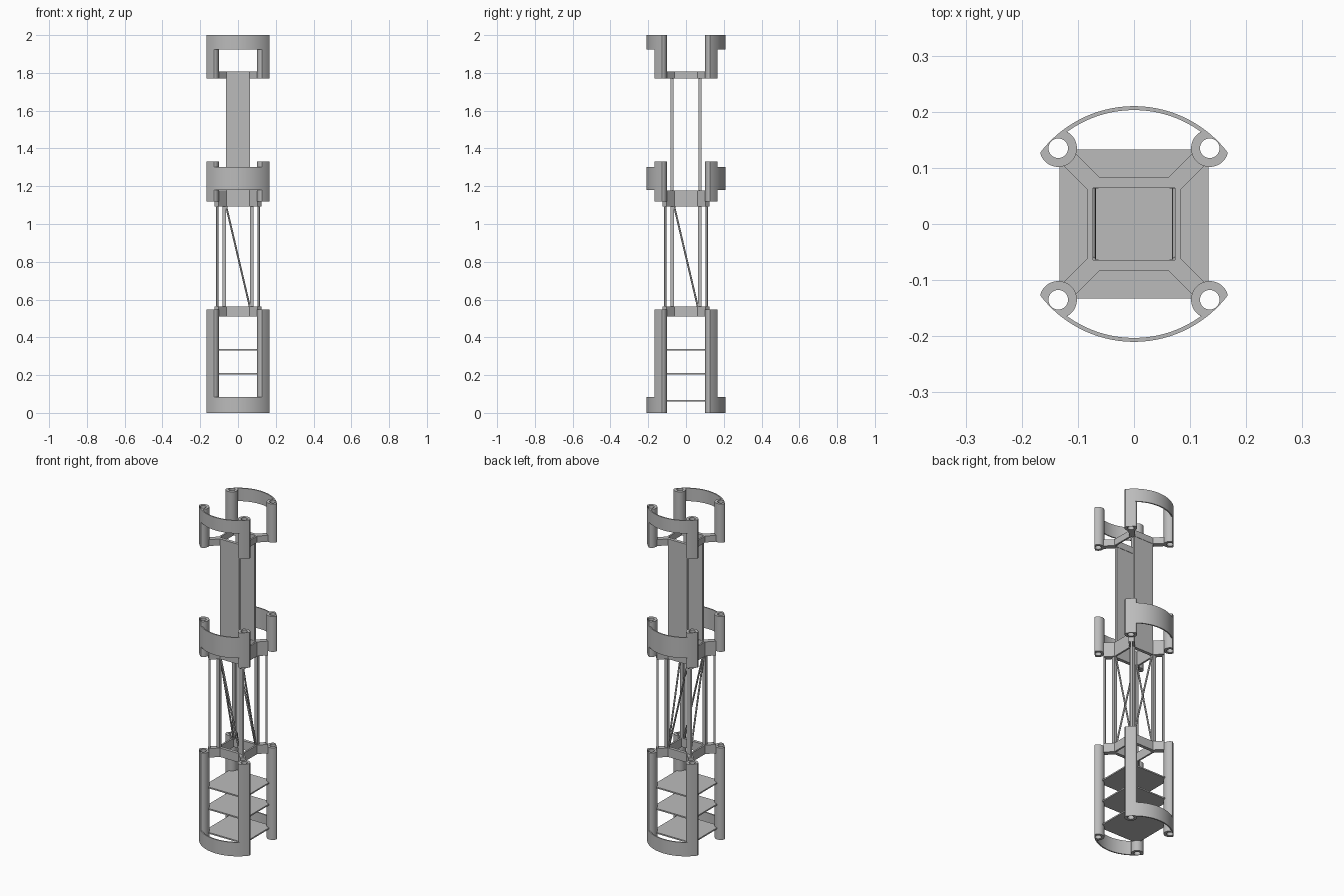
import bpy
import bmesh
from math import sin, cos, radians, sqrt
from mathutils import Vector, Matrix

cube = bpy.data.objects.get("Cube")
if cube:
    bpy.data.objects.remove(cube, do_unlink=True)

grey = bpy.data.materials.new("plain grey")
grey.use_nodes = True
grey.diffuse_color = (0.5, 0.5, 0.5, 1)
grey.node_tree.nodes["Principled BSDF"].inputs["Base Color"].default_value = (0.5, 0.5, 0.5, 1)

HULL = 0.21      # outer radius of the curved bands
TUBE = 0.135     # x and y of the corner tubes
WALL = 0.0333    # tube outer radius
BORE = 0.0175    # tube inner radius
CORNERS = [(1, 1), (-1, 1), (-1, -1), (1, -1)]


def finish(name, bm, smooth=False):
    bmesh.ops.recalc_face_normals(bm, faces=bm.faces)
    mesh = bpy.data.meshes.new(name)
    bm.to_mesh(mesh)
    bm.free()
    mesh.materials.append(grey)
    obj = bpy.data.objects.new(name, mesh)
    bpy.context.collection.objects.link(obj)
    if smooth:
        bpy.ops.object.select_all(action='DESELECT')
        obj.select_set(True)
        bpy.context.view_layer.objects.active = obj
        bpy.ops.object.shade_smooth_by_angle(angle=radians(30))
    return obj


def add_prism(bm, outline, z0, z1):
    low = [bm.verts.new((x, y, z0)) for x, y in outline]
    high = [bm.verts.new((x, y, z1)) for x, y in outline]
    bm.faces.new(low)
    bm.faces.new(high)
    for i in range(len(low)):
        j = (i + 1) % len(low)
        bm.faces.new((low[i], low[j], high[j], high[i]))


def add_ring(bm, outer, inner, z0, z1):
    loops = [[bm.verts.new((x, y, z)) for x, y in pts]
             for pts, z in ((outer, z0), (outer, z1), (inner, z1), (inner, z0))]
    n = len(outer)
    for k in range(4):
        a, b = loops[k], loops[(k + 1) % 4]
        for i in range(n):
            j = (i + 1) % n
            bm.faces.new((a[i], a[j], b[j], b[i]))


def add_box(bm, x0, x1, y0, y1, z0, z1):
    add_prism(bm, [(x0, y0), (x1, y0), (x1, y1), (x0, y1)], z0, z1)


def add_bar(bm, start, end, radius, sides):
    a, b = Vector(start), Vector(end)
    turn = (b - a).to_track_quat('Z', 'Y').to_matrix().to_4x4()
    bmesh.ops.create_cone(bm, cap_ends=True, segments=sides, radius1=radius, radius2=radius,
                          depth=(b - a).length, matrix=Matrix.Translation((a + b) / 2) @ turn)


def tube_sections():
    # Tube outline trimmed where it would pass outside the hull circle
    outer, inner = [], []
    for deg in range(0, 360, 6):
        c, s = cos(radians(deg)), sin(radians(deg))
        along = TUBE * (c + s)
        reach = -along + sqrt(along ** 2 - 2 * TUBE ** 2 + HULL ** 2)
        r = min(WALL, reach)
        outer.append((TUBE + r * c, TUBE + r * s))
        inner.append((TUBE + BORE * c, TUBE + BORE * s))
    return outer, inner


def corner_tubes(name, z0, z1):
    bm = bmesh.new()
    outer, inner = tube_sections()
    for sx, sy in CORNERS:
        add_ring(bm, [(x * sx, y * sy) for x, y in outer],
                 [(x * sx, y * sy) for x, y in inner], z0, z1)
    finish(name, bm, True)


def curved_bands(name, z0, z1):
    bm = bmesh.new()
    angles = [radians(51 + 78 * i / 32) for i in range(33)]
    arc = [(HULL * cos(a), HULL * sin(a)) for a in angles]
    arc += [(0.203 * cos(a), 0.203 * sin(a)) for a in reversed(angles)]
    for side in (1, -1):
        add_prism(bm, [(x, y * side) for x, y in arc], z0, z1)
    finish(name, bm, True)


def spider_frame(name, z0, z1):
    bm = bmesh.new()
    # Square opening with an arm reaching to each tube
    add_ring(bm, [(0.083 * x, 0.083 * y) for x, y in CORNERS],
             [(0.073 * x, 0.064 * y) for x, y in CORNERS], z0, z1)
    d = sqrt(0.5)
    for sx, sy in CORNERS:
        arm = [(0.1, -0.0155), (0.162, -0.0155), (0.162, 0.0155), (0.1, 0.0155)]
        add_prism(bm, [((u - v) * d * sx, (u + v) * d * sy) for u, v in arm], z0, z1)
    finish(name, bm)


# Three tiers of tubes, bands and frames
corner_tubes("lower_tubes", 0, 0.548)
corner_tubes("middle_tubes", 1.12, 1.33)
corner_tubes("upper_tubes", 1.77, 2.0)
curved_bands("lower_bands", 0, 0.083)
curved_bands("middle_bands", 1.18, 1.303)
curved_bands("upper_bands", 1.923, 2.0)
spider_frame("lower_frame", 0.51, 0.563)
spider_frame("middle_frame", 1.093, 1.178)
spider_frame("upper_frame", 1.77, 1.808)

# Shelves notched around the tubes
for label, z in (("bottom", 0.065), ("middle", 0.207), ("top", 0.335)):
    outline = []
    for i in range(4):
        sx, sy = CORNERS[i]
        notch = []
        for k in range(9):
            a = radians(266 - 82 * k / 8)
            notch.append((sx * (TUBE + 0.032 * cos(a)), sy * (TUBE + 0.032 * sin(a))))
        outline += notch if i % 2 == 0 else notch[::-1]
    bm = bmesh.new()
    add_prism(bm, outline, z - 0.004, z + 0.004)
    finish(label + "_shelf", bm)

# Square posts and thin round rods of the open middle bay
bm = bmesh.new()
for sx, sy in CORNERS:
    x, y = 0.073 * sx, 0.073 * sy
    add_box(bm, x - 0.01, x + 0.01, y - 0.01, y + 0.01, 0.55, 1.1)
finish("square_posts", bm)
bm = bmesh.new()
for sx, sy in CORNERS:
    add_bar(bm, (0.11 * sx, 0.11 * sy, 0.55), (0.11 * sx, 0.11 * sy, 1.1), 0.006, 16)
finish("thin_rods", bm, True)

# One diagonal brace on each face of the bay
bm = bmesh.new()
for side in (0.073, -0.073):
    add_bar(bm, (-0.064, side, 1.1), (0.064, side, 0.555), 0.005, 12)
    add_bar(bm, (side, -0.064, 1.1), (side, 0.064, 0.555), 0.005, 12)
finish("diagonal_braces", bm, True)

# Flat panels of the upper bay
for label, side in (("front", -1), ("back", 1)):
    bm = bmesh.new()
    y0, y1 = sorted((0.066 * side, 0.081 * side))
    add_box(bm, -0.063, 0.063, y0, y1, 1.17, 1.78)
    finish(label + "_panel", bm)
